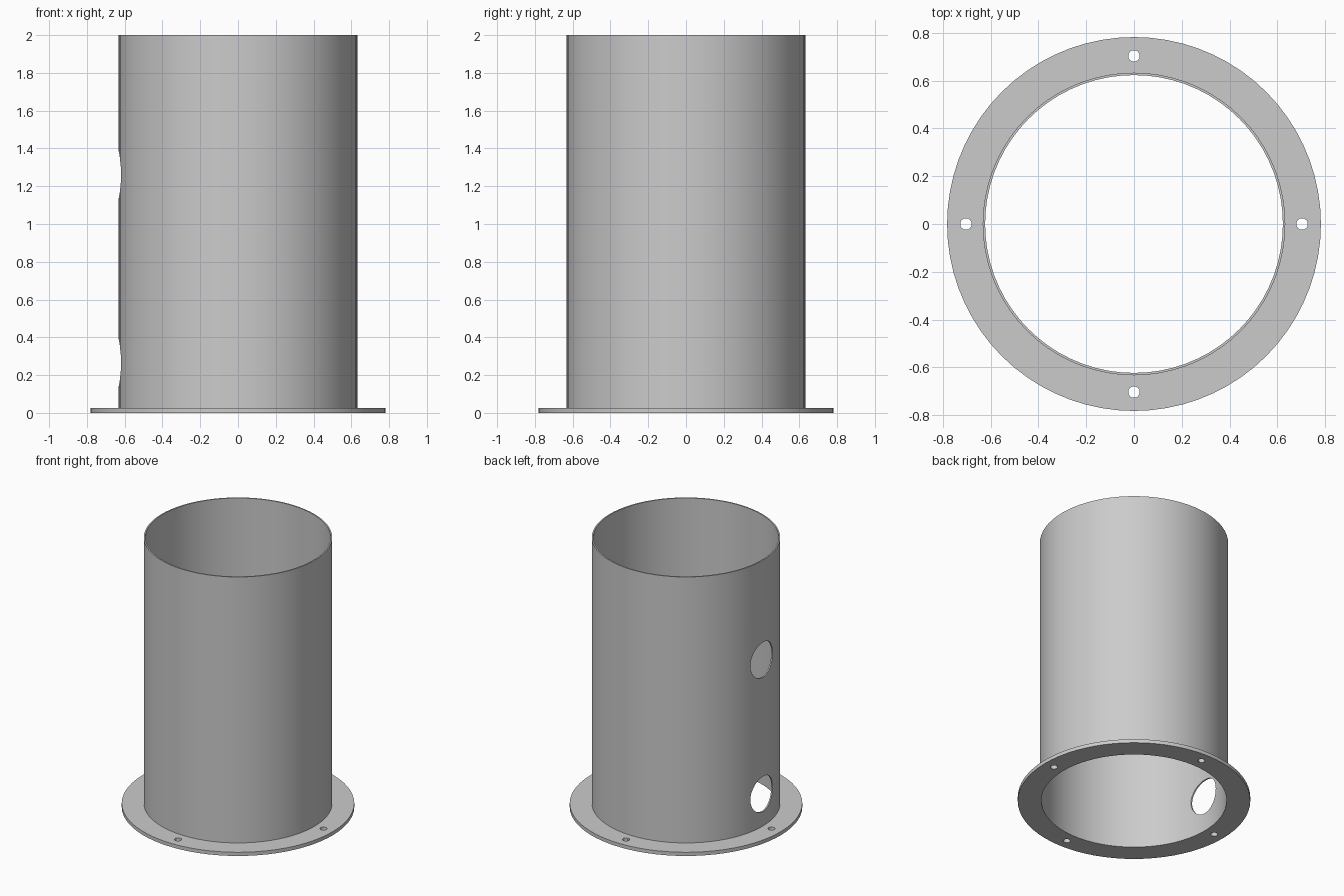
import bpy
import bmesh
import math

cube = bpy.data.objects.get("Cube")
if cube:
    bpy.data.objects.remove(cube, do_unlink=True)

SEGMENTS = 72
TUBE_OUTER, TUBE_INNER = 0.633, 0.623
FLANGE_OUTER, FLANGE_HEIGHT = 0.782, 0.027
HEIGHT = 2.0

steel = bpy.data.materials.new("grey steel")
steel.use_nodes = True
GREY = (0.6, 0.6, 0.6, 1)
steel.diffuse_color = GREY
steel.node_tree.nodes["Principled BSDF"].inputs["Base Color"].default_value = GREY


def ring(name, inner, outer, height):
    """Hollow upright cylinder standing on the ground."""
    bm = bmesh.new()
    profile = [(inner, 0), (outer, 0), (outer, height), (inner, height)]
    loops = []
    for i in range(SEGMENTS):
        a = math.tau * i / SEGMENTS
        loops.append([bm.verts.new((r * math.cos(a), r * math.sin(a), z)) for r, z in profile])
    for i, here in enumerate(loops):
        there = loops[(i + 1) % SEGMENTS]
        for j in range(4):
            k = (j + 1) % 4
            bm.faces.new((here[j], there[j], there[k], here[k]))
    bmesh.ops.recalc_face_normals(bm, faces=bm.faces)
    mesh = bpy.data.meshes.new(name)
    bm.to_mesh(mesh)
    bm.free()
    mesh.materials.append(steel)
    obj = bpy.data.objects.new(name, mesh)
    bpy.context.collection.objects.link(obj)
    return obj


def drill(obj, radius, depth, location, rotation=(0, 0, 0)):
    """Cut a round hole, then discard the cutter."""
    bpy.ops.mesh.primitive_cylinder_add(vertices=32, radius=radius, depth=depth,
                                        location=location, rotation=rotation)
    cutter = bpy.context.object
    cutter.hide_render = True
    mod = obj.modifiers.new("hole", "BOOLEAN")
    mod.operation = "DIFFERENCE"
    mod.solver = "EXACT"
    mod.object = cutter
    bpy.context.view_layer.objects.active = obj
    bpy.ops.object.modifier_apply(modifier=mod.name)
    bpy.data.objects.remove(cutter, do_unlink=True)


# Tube with two ports through one wall
tube = ring("tube", TUBE_INNER, TUBE_OUTER, HEIGHT)
for z in (0.265, 1.26):
    drill(tube, 0.13, 0.4, (-TUBE_OUTER, 0, z), (0, math.pi / 2, 0))

# Base flange with four bolt holes
flange = ring("base_flange", TUBE_OUTER, FLANGE_OUTER, FLANGE_HEIGHT)
for i in range(4):
    a = i * math.pi / 2
    drill(flange, 0.024, 0.2, (0.703 * math.cos(a), 0.703 * math.sin(a), 0))

# Smooth walls, crisp rims
for obj in (tube, flange):
    bpy.ops.object.select_all(action="DESELECT")
    obj.select_set(True)
    bpy.context.view_layer.objects.active = obj
    bpy.ops.object.shade_smooth_by_angle(angle=math.radians(30))
